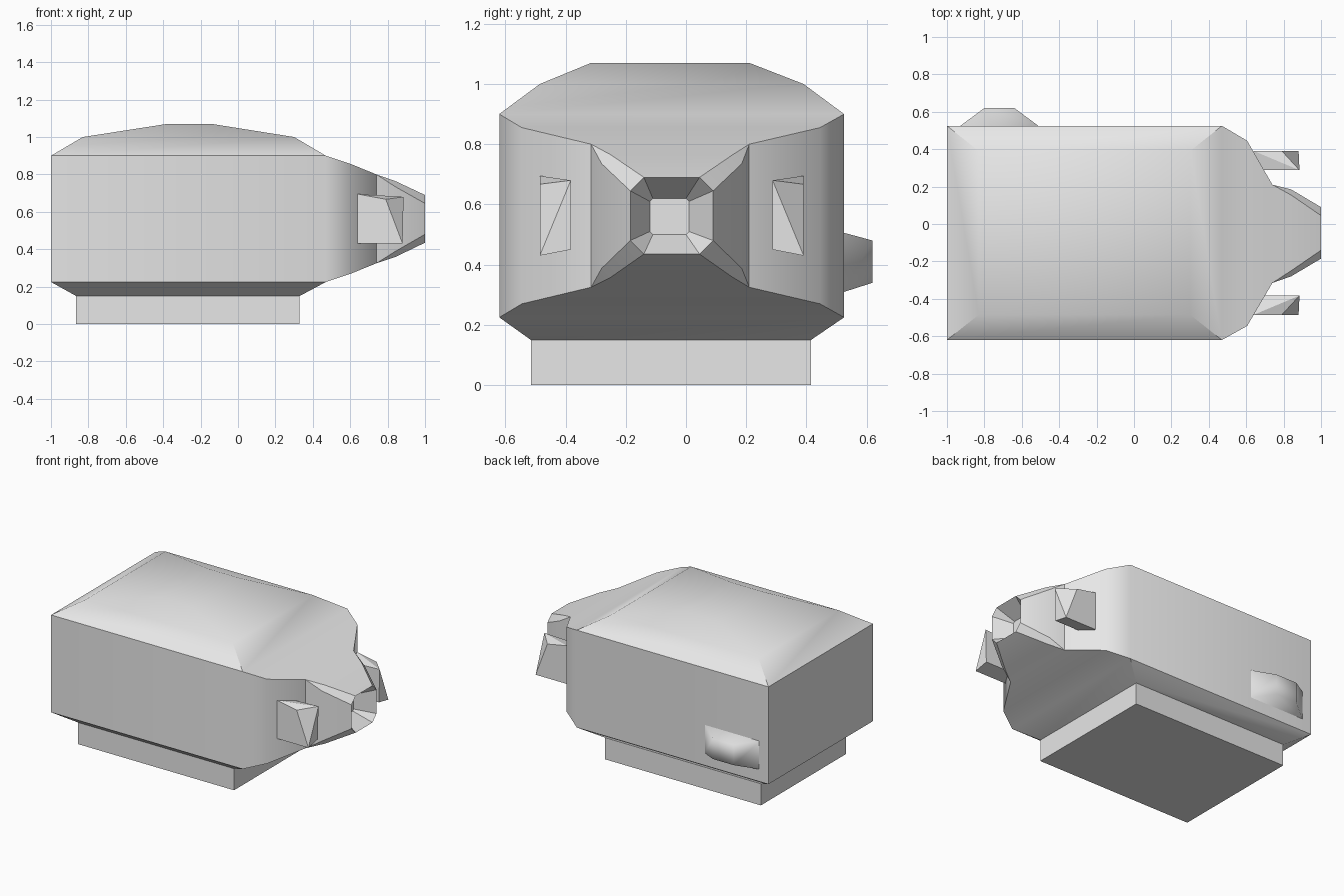
import bpy, bmesh, math
from mathutils import Vector

cube = bpy.data.objects.get("Cube")
if cube:
    bpy.data.objects.remove(cube, do_unlink=True)

grey = bpy.data.materials.new("plain_grey")
grey.use_nodes = True
grey.diffuse_color = (0.8, 0.8, 0.8, 1)
grey.node_tree.nodes["Principled BSDF"].inputs["Base Color"].default_value = (0.8, 0.8, 0.8, 1)

MID_Y = -0.0475  # symmetry plane of the body


def loft(bm, axis, rings, cap_start=True, cap_end=True):
    """Skin rectangles (t, a0, a1, b0, b1, corner cut) placed along an axis."""
    place = {"x": lambda t, a, b: (t, a, b),
             "y": lambda t, a, b: (a, t, b),
             "z": lambda t, a, b: (a, b, t)}[axis]
    loops = []
    for t, a0, a1, b0, b1, c in rings:
        outline = [(a0 + c, b0), (a1 - c, b0), (a1, b0 + c), (a1, b1 - c),
                   (a1 - c, b1), (a0 + c, b1), (a0, b1 - c), (a0, b0 + c)]
        loops.append([bm.verts.new(place(t, a, b)) for a, b in outline])
    for low, high in zip(loops, loops[1:]):
        for i in range(8):
            j = (i + 1) % 8
            bm.faces.new((low[i], low[j], high[j], high[i]))
    if cap_start:
        bm.faces.new(loops[0])
    if cap_end:
        bm.faces.new(loops[-1])
    bmesh.ops.remove_doubles(bm, verts=bm.verts[:], dist=0.0005)


def finish(bm, name, smooth=0):
    bmesh.ops.recalc_face_normals(bm, faces=bm.faces[:])
    mesh = bpy.data.meshes.new(name)
    bm.to_mesh(mesh)
    bm.free()
    mesh.materials.append(grey)
    obj = bpy.data.objects.new(name, mesh)
    bpy.context.collection.objects.link(obj)
    if smooth:
        bpy.ops.object.select_all(action="DESELECT")
        obj.select_set(True)
        bpy.context.view_layer.objects.active = obj
        bpy.ops.object.shade_smooth_by_angle(angle=math.radians(smooth))
    return obj


# Body shell: tapered underside, straight walls, shallow domed roof
bm = bmesh.new()
loft(bm, "z", [
    (0.15, -0.865, 0.33, -0.515, 0.415, 0),
    (0.225, -1, 0.47, -0.62, 0.525, 0),
    (0.9, -1, 0.47, -0.62, 0.525, 0),
    (1.0, -0.83, 0.3, -0.485, 0.39, 0),
    (1.07, -0.38, -0.14, -0.315, 0.21, 0),
])
# Open the end wall so that the snout grows out of it
end_wall = [f for f in bm.faces if all(abs(v.co.x - 0.47) < 0.001 for v in f.verts)]
bmesh.ops.delete(bm, geom=end_wall, context="FACES_ONLY")
# Snout with a tapered recess in its tip
loft(bm, "x", [
    (0.47, -0.62, 0.525, 0.225, 0.9, 0),
    (0.605, -0.545, 0.445, 0.27, 0.855, 0),
    (0.74, -0.315, 0.21, 0.325, 0.8, 0),
    (0.84, -0.28, 0.185, 0.358, 0.765, 0.03),
    (1.0, -0.185, 0.09, 0.435, 0.69, 0.045),
    (0.88, -0.12, 0.01, 0.5, 0.62, 0.01),
], cap_start=False)
finish(bm, "body_and_snout", 35)

# Base plinth
bm = bmesh.new()
loft(bm, "z", [(0, -0.865, 0.33, -0.515, 0.415, 0),
               (0.15, -0.865, 0.33, -0.515, 0.415, 0)])
finish(bm, "base")

# Tail bump on the rear wall
bm = bmesh.new()
loft(bm, "y", [(0.52, -0.935, -0.505, 0.308, 0.507, 0),
               (0.62, -0.8, -0.64, 0.34, 0.48, 0)])
finish(bm, "tail_bump", 80)

# Side lugs: skewed blocks with one outer top corner pulled back
for name, side in (("rear_lug", 1), ("front_lug", -1)):
    bm = bmesh.new()
    inner, outer = MID_Y + side * 0.335, MID_Y + side * 0.438
    corners = [(0.64, inner, 0.45), (0.64, outer, 0.43),
               (0.88, outer, 0.43), (0.88, inner, 0.45),
               (0.64, inner, 0.67), (0.64, outer, 0.695),
               (0.79, outer, 0.667), (0.885, inner, 0.68)]
    v = [bm.verts.new(Vector(c)) for c in corners]
    for face in ((0, 1, 2, 3), (0, 1, 5, 4), (1, 2, 6, 5), (2, 3, 7), (2, 7, 6),
                 (3, 0, 4, 7), (4, 5, 7), (5, 6, 7)):
        bm.faces.new([v[i] for i in face])
    finish(bm, name)
